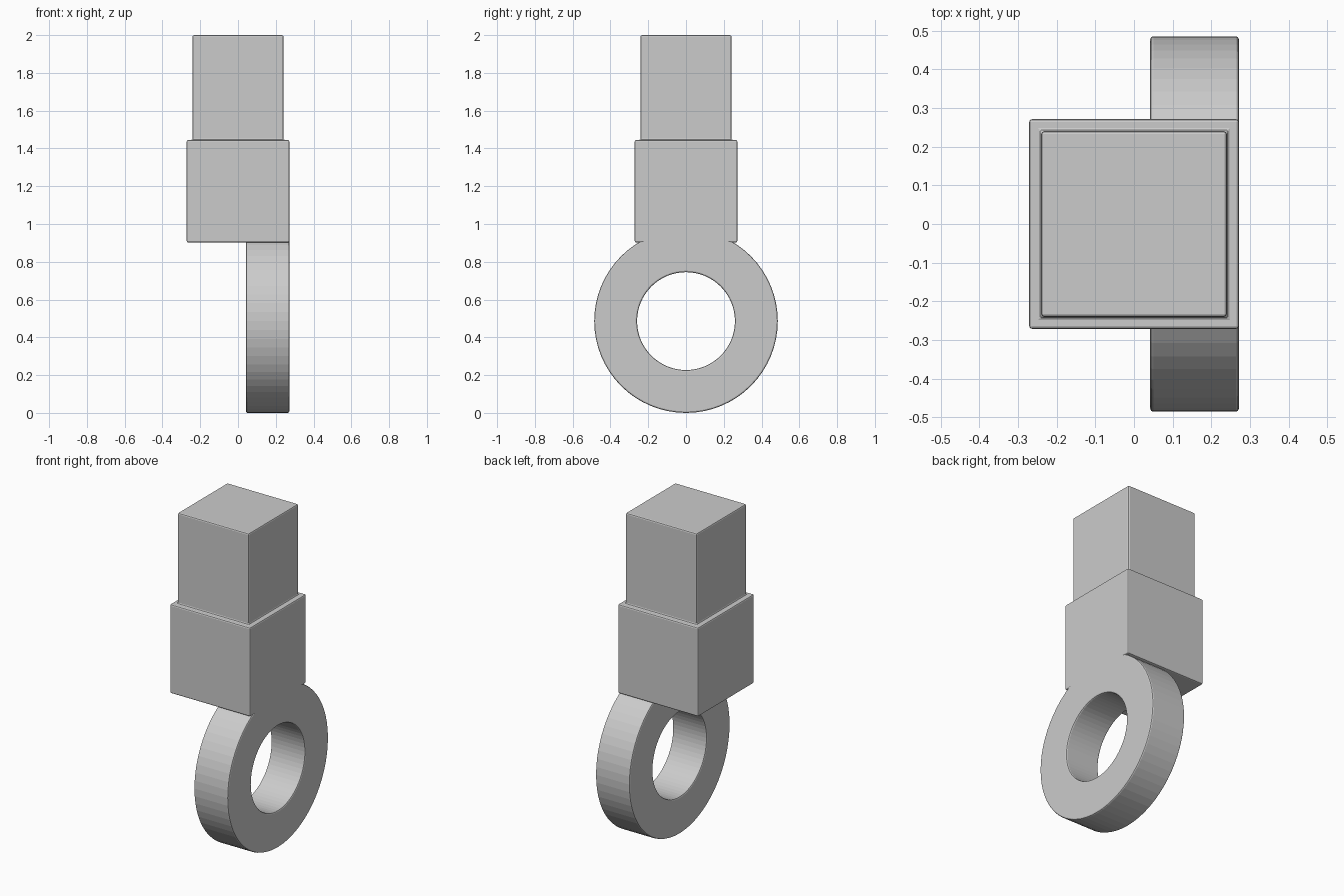
import bpy, bmesh, math
from mathutils import Matrix, Vector

cube = bpy.data.objects.get("Cube")
if cube:
    bpy.data.objects.remove(cube, do_unlink=True)

HALF = 0.2715            # half width of the square body
POST = 0.2275            # half width of the upper post
BODY_Z, SHOULDER_Z, TOP_Z = 0.902, 1.445, 2.0
RING_R, HOLE_R = 0.486, 0.259
RING_X = 0.042           # inner side of the ring
EDGE = 0.008             # softened edge width

grey = bpy.data.materials.new("plain grey")
grey.use_nodes = True
colour = (0.6, 0.6, 0.6, 1)
grey.diffuse_color = colour
grey.node_tree.nodes["Principled BSDF"].inputs["Base Color"].default_value = colour


def make_object(name, bm):
    bmesh.ops.recalc_face_normals(bm, faces=bm.faces)
    mesh = bpy.data.meshes.new(name)
    bm.to_mesh(mesh)
    bm.free()
    mesh.materials.append(grey)
    obj = bpy.data.objects.new(name, mesh)
    bpy.context.collection.objects.link(obj)
    return obj


def soften(bm):
    edges = [e for e in bm.edges if e.calc_face_angle(0) > math.radians(30)]
    bmesh.ops.bevel(bm, geom=edges, offset=EDGE, segments=2, profile=0.5,
                    affect='EDGES', clamp_overlap=True)


# Square body with the narrower post drawn up out of its top face
bm = bmesh.new()
height = SHOULDER_Z - BODY_Z
bmesh.ops.create_cube(bm, size=1, matrix=Matrix.Translation((0, 0, BODY_Z + height / 2))
                      @ Matrix.Diagonal((2 * HALF, 2 * HALF, height, 1)))
bm.normal_update()
top = max(bm.faces, key=lambda f: f.calc_center_median().z)
bmesh.ops.inset_region(bm, faces=[top], thickness=HALF - POST)
post = bmesh.ops.extrude_face_region(bm, geom=[top])
bmesh.ops.translate(bm, vec=(0, 0, TOP_Z - SHOULDER_Z),
                    verts=[g for g in post["geom"] if isinstance(g, bmesh.types.BMVert)])
if top.is_valid:
    bmesh.ops.delete(bm, geom=[top], context='FACES_ONLY')
bm.normal_update()
soften(bm)
body = make_object("body_and_post", bm)

# Ring: a rectangular section spun around the x axis, flush with the body's left side
bm = bmesh.new()
centre = Vector((0, 0, RING_R))
section = [bm.verts.new((x, 0, RING_R + r)) for x, r in
           ((RING_X, HOLE_R), (HALF, HOLE_R), (HALF, RING_R), (RING_X, RING_R))]
edges = [bm.edges.new((section[i], section[(i + 1) % 4])) for i in range(4)]
bmesh.ops.spin(bm, geom=section + edges, cent=centre, axis=(1, 0, 0),
               angle=math.tau, steps=64, use_duplicate=False)
bmesh.ops.remove_doubles(bm, verts=bm.verts, dist=0.0001)
bmesh.ops.recalc_face_normals(bm, faces=bm.faces)
soften(bm)
ring = make_object("ring_cutter_source", bm)
ring.name = "ring"
ring.hide_render = True

# Join the ring and body into one clean solid
join = body.modifiers.new("join ring", 'BOOLEAN')
join.operation = 'UNION'
join.solver = 'EXACT'
join.object = ring
bpy.context.view_layer.objects.active = body
body.select_set(True)
bpy.ops.object.modifier_apply(modifier=join.name)
bpy.data.objects.remove(ring, do_unlink=True)
body.name = "ring_fitting"
